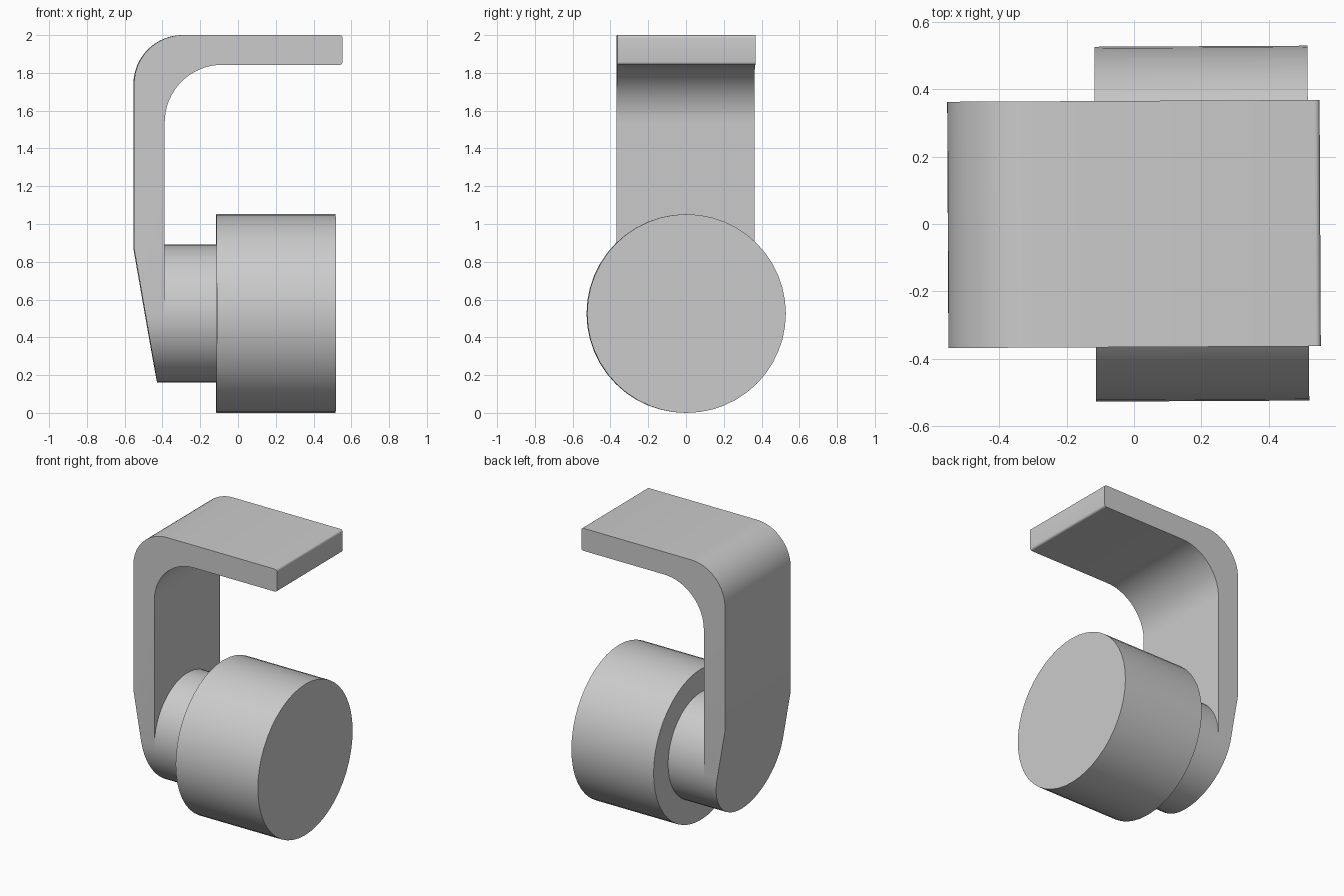
import bpy, bmesh
from math import pi, cos, sin, radians
from mathutils import Matrix, Vector

if "Cube" in bpy.data.objects:
    bpy.data.objects.remove(bpy.data.objects["Cube"], do_unlink=True)

grey = bpy.data.materials.new("plain grey")
grey.use_nodes = True
grey.diffuse_color = (0.6, 0.6, 0.6, 1)
grey.node_tree.nodes["Principled BSDF"].inputs["Base Color"].default_value = (0.6, 0.6, 0.6, 1)

AXLE = 0.526      # axle height
HALF = 0.365      # half width of the bracket, also hub radius
TWIST = Matrix.Rotation(0.005, 4, "Z")


def arc(cx, cy, r, start, end, steps):
    """Points on a circular arc, angles in degrees."""
    angles = [radians(start + (end - start) * i / steps) for i in range(steps + 1)]
    return [(cx + r * cos(a), cy + r * sin(a)) for a in angles]


def prism(name, outline, offset, sweep):
    """Sweep an outline into a solid; offset maps each 2D point into space."""
    bm = bmesh.new()
    face = bm.faces.new([bm.verts.new(offset(*p)) for p in outline])
    new = bmesh.ops.extrude_face_region(bm, geom=[face])["geom"]
    bmesh.ops.translate(bm, vec=Vector(sweep),
                        verts=[v for v in new if isinstance(v, bmesh.types.BMVert)])
    bmesh.ops.recalc_face_normals(bm, faces=bm.faces[:])
    mesh = bpy.data.meshes.new(name)
    bm.to_mesh(mesh)
    bm.free()
    mesh.materials.append(grey)
    obj = bpy.data.objects.new(name, mesh)
    bpy.context.collection.objects.link(obj)
    return obj


def select(obj):
    bpy.ops.object.select_all(action="DESELECT")
    obj.select_set(True)
    bpy.context.view_layer.objects.active = obj


def finish(obj):
    select(obj)
    bpy.ops.object.shade_smooth_by_angle(angle=radians(25))
    obj.data.transform(TWIST)


def disc(name, radius, x0, x1):
    outline = arc(0, AXLE, radius, 0, 360, 48)[:-1]
    return prism(name, outline, lambda y, z: (x0, y, z), (x1 - x0, 0, 0))


# Bracket side profile: tapered foot, upright, rounded bend and top plate
side = [(-0.39, 0.10), (-0.418, 0.10), (-0.552, 0.87)]
side += arc(-0.292, 1.74, 0.26, 180, 90, 16)
side += arc(0.537, 1.985, 0.015, 90, 0, 4)
side += arc(0.537, 1.858, 0.015, 0, -90, 4)
side += arc(-0.085, 1.538, 0.305, 90, 180, 16)
bracket = prism("bracket", side, lambda x, z: (x, -0.6, z), (0, 1.2, 0))

# Round the foot and set the width with a round-bottomed cutter
front = arc(0, AXLE, HALF, 180, 360, 24) + [(HALF, 2.3), (-HALF, 2.3)]
cutter = prism("foot_cutter", front, lambda y, z: (-1, y, z), (2, 0, 0))
cutter.hide_render = True
select(bracket)
trim = bracket.modifiers.new("trim", "BOOLEAN")
trim.operation = "INTERSECT"
trim.solver = "EXACT"
trim.object = cutter
bpy.ops.object.modifier_apply(modifier=trim.name)
bpy.data.objects.remove(cutter, do_unlink=True)
finish(bracket)

# Hub and wheel
finish(disc("hub", HALF, -0.39, -0.115))
finish(disc("wheel", 0.526, -0.115, 0.517))
